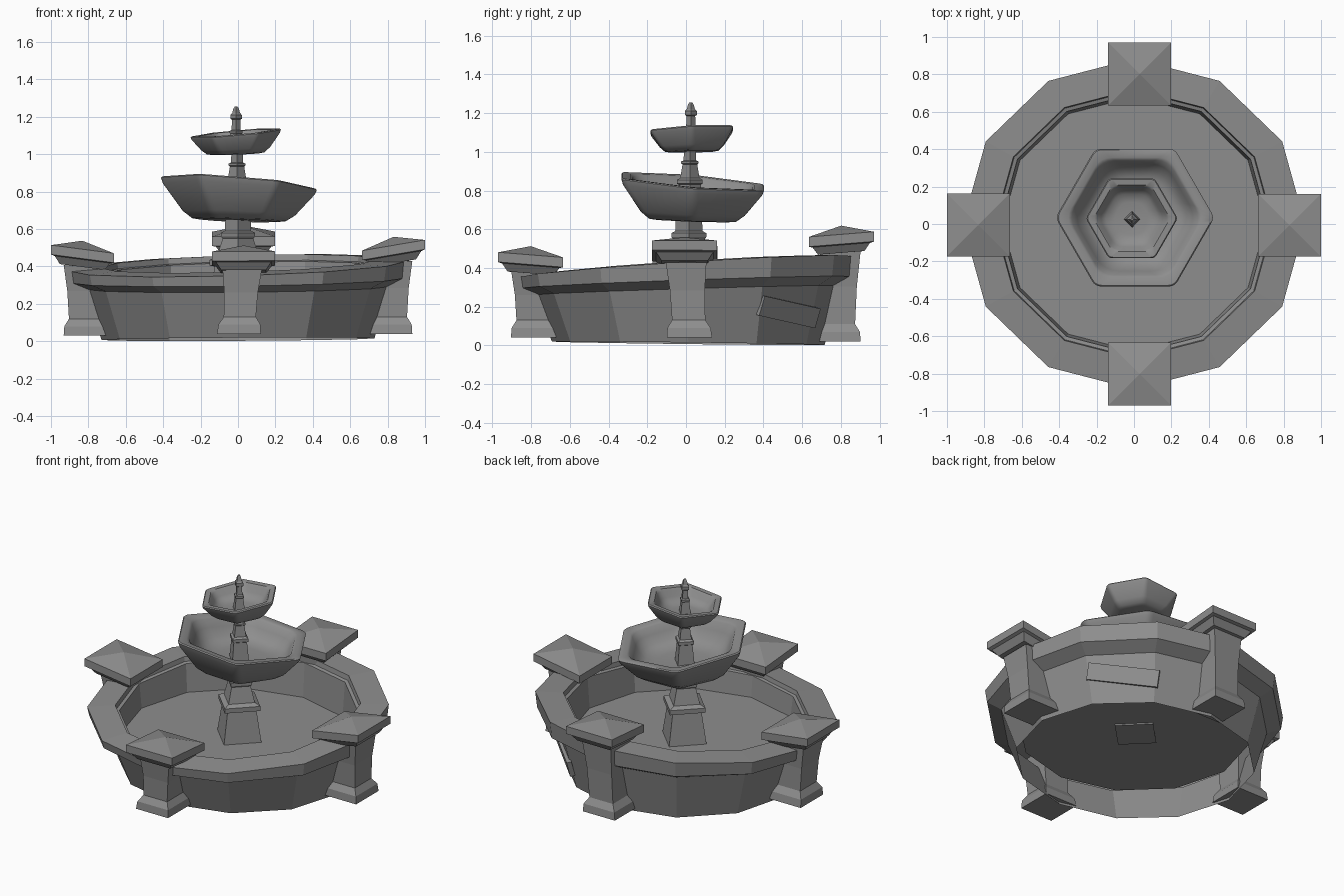
import bpy, bmesh, math
from mathutils import Vector, Matrix

if "Cube" in bpy.data.objects:
    bpy.data.objects.remove(bpy.data.objects["Cube"])

stone = bpy.data.materials.new("grey_stone")
stone.use_nodes = True
stone.diffuse_color = (0.27, 0.27, 0.27, 1)
stone.node_tree.nodes["Principled BSDF"].inputs["Base Color"].default_value = (0.27, 0.27, 0.27, 1)


def finish(name, bm, smooth=False):
    mesh = bpy.data.meshes.new(name)
    bm.to_mesh(mesh)
    bm.free()
    mesh.materials.append(stone)
    obj = bpy.data.objects.new(name, mesh)
    bpy.context.collection.objects.link(obj)
    if smooth:
        bpy.ops.object.select_all(action="DESELECT")
        obj.select_set(True)
        bpy.context.view_layer.objects.active = obj
        bpy.ops.object.shade_smooth_by_angle(angle=math.radians(40))
    return obj


def loft(rings, bottom=True):
    """Skin a stack of equal rings, cap the last and, if wanted, the first."""
    bm = bmesh.new()
    loops = [[bm.verts.new(p) for p in ring] for ring in rings]
    n = len(loops[0])
    for a, b in zip(loops, loops[1:]):
        for i in range(n):
            j = (i + 1) % n
            bm.faces.new((a[i], a[j], b[j], b[i]))
    if bottom:
        bm.faces.new(loops[0][::-1])
    bm.faces.new(loops[-1])
    return bm


def polygon(r, z, n, turn=0.0):
    return [Vector((r * math.cos(turn + math.tau * i / n),
                    r * math.sin(turn + math.tau * i / n), z)) for i in range(n)]


def square(half, z, turn=0.0):
    return polygon(half * math.sqrt(2), z, 4, turn + math.pi / 4)


def rounded_hexagon(r, z, f, steps=4):
    """Hexagon whose corners are replaced by short curves."""
    pts, corners = [], polygon(r, z, 6)
    for i, c in enumerate(corners):
        a = c.lerp(corners[i - 1], f)
        b = c.lerp(corners[(i + 1) % 6], f)
        for k in range(steps + 1):
            t = k / steps
            pts.append(a.lerp(c, t).lerp(c.lerp(b, t), t))
    return pts


# Pool: hollow twelve-sided wall open below, skewed overhanging rim, raised floor
# Each row: radius, height, slope along x, slope along y
pool_profile = [
    (0.715, 0.011, 0.006, -0.012), (0.80, 0.285, 0.01, 0.03), (0.885, 0.325, 0.015, 0.035),
    (0.897, 0.405, 0.03, 0.062), (0.73, 0.415, 0.03, 0.062), (0.725, 0.385, 0.03, 0.06),
    (0.705, 0.38, 0.03, 0.06), (0.69, 0.20, 0, 0)]
rings = []
for r, z, slope_x, slope_y in pool_profile:
    ring = polygon(r, z, 12)
    for p in ring:
        p.z += slope_x * p.x + slope_y * p.y
        p.x *= 1.02
        p.y *= 0.985
    rings.append(ring)
for p in rings[0]:
    p.y += 0.012
finish("pool_basin", loft(rings, bottom=False))

# Plaque on the back wall panel
bm = bmesh.new()
bmesh.ops.create_cube(bm, size=1, matrix=Matrix.Diagonal((0.03, 0.43, 0.105, 1)))
bmesh.ops.transform(bm, verts=bm.verts, matrix=(
    Matrix.Rotation(math.pi / 4, 4, "Z") @ Matrix.Translation((0.745, 0, 0.175))
    @ Matrix.Rotation(math.radians(14), 4, "Y") @ Matrix.Rotation(math.radians(-9), 4, "X")))
finish("wall_plaque", bm)


# Corner pillars: plinth, shaft and pyramid cap
def pillar(name, foot, top, base, apex, tilt):
    foot, top, out = Vector(foot), Vector(top), Vector(top).normalized()
    low = apex - 0.13
    profile = [(0.117, base), (0.112, base + 0.05), (0.086, base + 0.09),
               (0.09, (base + low) / 2 + 0.05), (0.105, low)]
    rings = []
    for half, z in profile:
        t = (z - base) / (low - base)
        rings.append([p + foot.lerp(top, t * 0.7).to_3d() for p in square(half, z)])
    finish(name + "_pillar", loft(rings))

    rings = []
    for half, z in [(0.12, low - 0.01), (0.148, apex - 0.10), (0.168, apex - 0.095),
                    (0.168, apex - 0.045), (0.002, apex)]:
        ring = square(half, z)
        for p in ring:
            p.z += tilt * p.to_2d().dot(out)
        rings.append([p + top.to_3d() for p in ring])
    finish(name + "_pillar_cap", loft(rings))


pillar("front", (0.005, -0.787), (0.03, -0.802), 0.04, 0.512, 0.08)
pillar("back", (0.005, 0.785), (0.03, 0.802), 0.02, 0.618, 0.08)
pillar("left", (0.815, 0.018), (0.832, -0.007), 0.04, 0.558, 0.17)
pillar("right", (-0.815, 0.018), (-0.832, -0.005), 0.03, 0.537, 0.13)


# Centre columns, turned by an eighth
def column(name, profile, x=0.0, y=0.015):
    bm = loft([square(h, z, math.pi / 4) for h, z in profile])
    bmesh.ops.translate(bm, verts=bm.verts, vec=(x, y, 0))
    finish(name, bm)


column("lower_column", [
    (0.115, 0.19), (0.088, 0.40), (0.108, 0.405), (0.108, 0.435), (0.08, 0.45),
    (0.058, 0.55), (0.064, 0.56), (0.064, 0.58), (0.05, 0.59), (0.047, 0.67)])
column("upper_column", [
    (0.052, 0.69), (0.040, 0.83), (0.047, 0.835), (0.047, 0.855), (0.035, 0.865),
    (0.027, 0.935), (0.032, 0.94), (0.032, 0.95), (0.023, 0.955), (0.021, 1.02)], -0.005, 0.02)
column("finial", [
    (0.032, 1.02), (0.022, 1.11), (0.025, 1.115), (0.025, 1.125), (0.017, 1.13),
    (0.016, 1.185), (0.022, 1.19), (0.022, 1.21), (0.015, 1.22), (0.010, 1.245),
    (0.005, 1.255)], -0.01, 0.025)


# Hexagonal bowls, tilted more strongly towards the rim
def bowl(name, profile, centre, tilt_x, tilt_y):
    z0, z1 = profile[0][1], max(z for r, z, f in profile)
    rings = []
    for r, z, f in profile:
        ring = rounded_hexagon(r, z, f)
        s = 0.4 + 0.6 * (z - z0) / (z1 - z0)
        for p in ring:
            p.z += s * (tilt_x * p.x + tilt_y * p.y)
            p += Vector(centre)
        rings.append(ring)
    finish(name, loft(rings), smooth=True)


bowl("large_bowl", [
    (0.22, 0.645, 0.2), (0.26, 0.65, 0.15), (0.31, 0.685, 0.12), (0.415, 0.815, 0.08),
    (0.425, 0.842, 0.08), (0.418, 0.848, 0.08), (0.37, 0.846, 0.15), (0.355, 0.836, 0.2),
    (0.33, 0.79, 0.25), (0.295, 0.74, 0.3), (0.25, 0.715, 0.35), (0.18, 0.705, 0.4)],
    (0.005, 0.034, 0), -0.08, -0.085)
bowl("small_bowl", [
    (0.13, 1.0, 0.2), (0.16, 1.005, 0.15), (0.19, 1.03, 0.12), (0.24, 1.095, 0.08),
    (0.246, 1.11, 0.08), (0.24, 1.116, 0.08), (0.205, 1.114, 0.15), (0.195, 1.103, 0.2),
    (0.175, 1.07, 0.25), (0.15, 1.045, 0.3), (0.10, 1.035, 0.4)],
    (-0.012, 0.03, 0), 0.09, 0.05)
